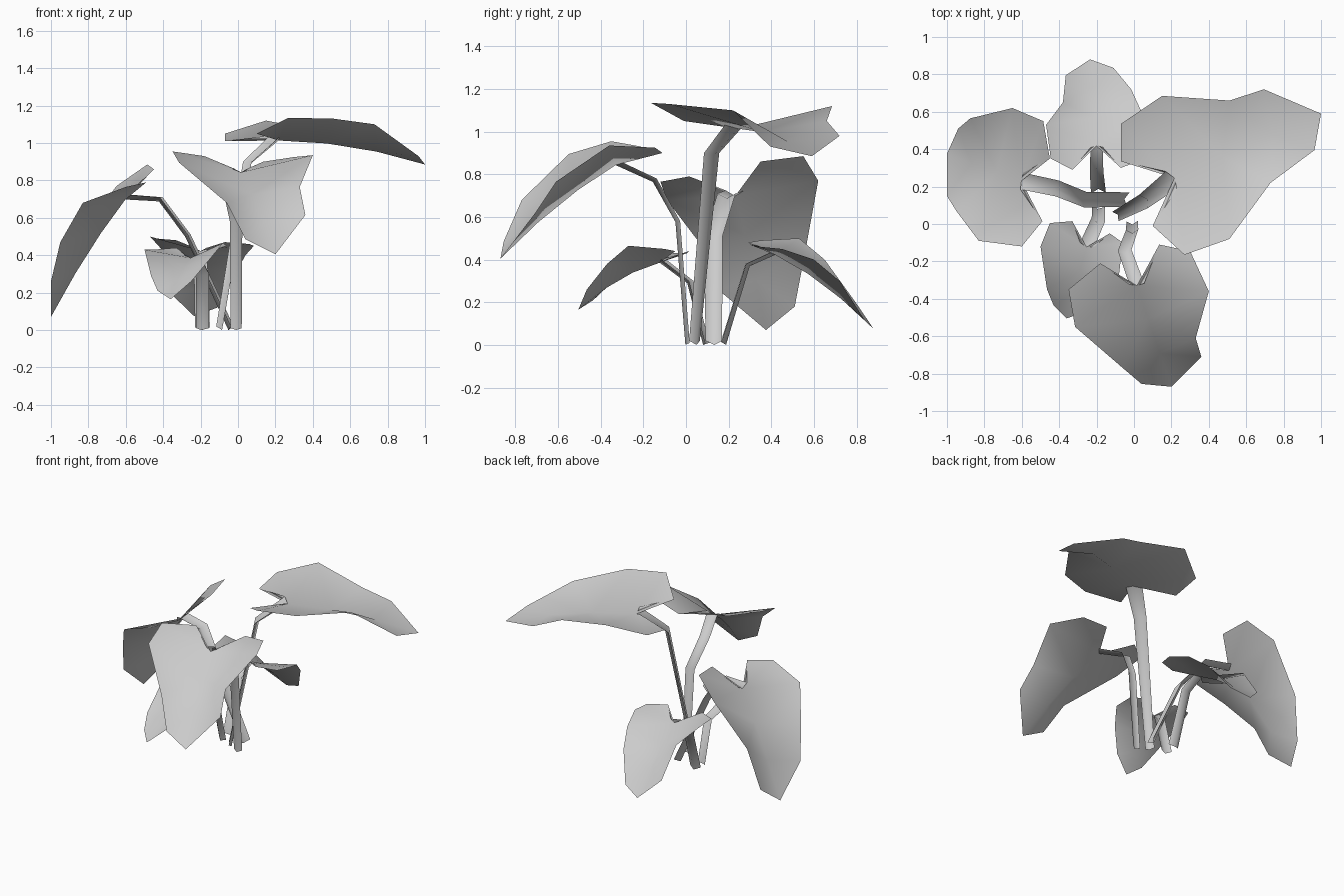
import bpy
import bmesh
from mathutils import Vector

default_cube = bpy.data.objects.get("Cube")
if default_cube:
    bpy.data.objects.remove(default_cube, do_unlink=True)


def make_material(name, colour):
    material = bpy.data.materials.new(name)
    material.use_nodes = True
    material.diffuse_color = colour
    material.node_tree.nodes["Principled BSDF"].inputs["Base Color"].default_value = colour
    return material


plant_grey = make_material("plant grey", (0.6, 0.6, 0.6, 1))


def finish(bm, name):
    mesh = bpy.data.meshes.new(name)
    bm.to_mesh(mesh)
    bm.free()
    mesh.materials.append(plant_grey)
    for polygon in mesh.polygons:
        polygon.use_smooth = True
    obj = bpy.data.objects.new(name, mesh)
    bpy.context.collection.objects.link(obj)


def stem(name, path, base_width, top_width):
    """Folded ribbon stalk; returns the left, keel and right points of its top."""
    bm = bmesh.new()
    points = [Vector(p) for p in path]
    last = len(points) - 1
    run = points[-1] - points[0]
    side = Vector((-run.y, run.x, 0)).normalized()
    rings = []
    for i, point in enumerate(points):
        tangent = (points[min(i + 1, last)] - points[max(i - 1, 0)]).normalized()
        normal = tangent.cross(side).normalized()
        size = base_width + (top_width - base_width) * i / last
        offsets = (side * size / 2, normal * -size * 0.3, side * -size / 2)
        rings.append([bm.verts.new(point + offset) for offset in offsets])
    rings[0][1].co.z = 0
    for lower, upper in zip(rings, rings[1:]):
        for k in range(2):
            bm.faces.new((lower[k], lower[k + 1], upper[k + 1], upper[k]))
    top = [vert.co.copy() for vert in rings[-1]]
    finish(bm, name)
    return top


def leaf(name, stem_top, tip, left, right):
    """Valley-folded blade: two wings stitched from a gently arched midrib."""
    bm = bmesh.new()
    left_corner, base, right_corner = stem_top
    tip = Vector(tip)
    axis = (tip - base).normalized()
    rib = []
    for t in (0, 0.33, 0.67, 1):
        arch = Vector((0, 0, 0.12 * t * (1 - t)))
        rib.append(bm.verts.new(base.lerp(tip, t) + arch))

    def along(vert):
        return (vert.co - base).dot(axis)

    def wing(outline, flip):
        edge = [bm.verts.new(p) for p in outline]
        i = j = 0
        while i < len(rib) - 1 or j < len(edge) - 1:
            rib_done = i == len(rib) - 1
            edge_done = j == len(edge) - 1
            step_edge = rib_done or (
                not edge_done and along(edge[j + 1]) < along(rib[i + 1]))
            if step_edge:
                corners = [rib[i], edge[j + 1], edge[j]]
                j += 1
            else:
                corners = [rib[i], rib[i + 1], edge[j]]
                i += 1
            bm.faces.new(corners[::-1] if flip else corners)

    wing([left_corner] + left, False)
    wing([right_corner] + right, True)
    finish(bm, name)


# Tall leaf, reaching to the left and back
top = stem("tall_stem", [(-.1, .04, .02), (.05, .12, .9), (.2, .235, 1.04)], .06, .11)
leaf("tall_leaf", top, tip=(1, .59, .885),
     left=[(-.07, .335, 1.01), (-.07, .535, 1.05), (.15, .685, 1.12),
           (.51, .66, 1.05), (.695, .72, .98)],
     right=[(.1, -.01, 1.05), (.27, -.165, 1.135), (.51, -.08, 1.13),
            (.73, .22, 1.1), (.965, .395, .93)])

# Drooping leaf on the right
top = stem("right_stem", [(-.03, .13, .02), (-.26, .13, .51),
                          (-.41, .19, .71), (-.6, .23, .725)], .08, .09)
leaf("right_leaf", top, tip=(-1, .375, .07),
     left=[(-.49, .015, .79), (-.6, -.12, .765), (-.83, -.09, .68),
           (-.95, .07, .47), (-1, .15, .26)],
     right=[(-.45, .35, .86), (-.485, .55, .885), (-.65, .62, .77),
            (-.875, .565, .47), (-.94, .51, .18)])

# Large front leaf
top = stem("front_stem", [(-.01, .015, .01), (-.01, -.03, .58),
                          (-.05, -.14, .78), (.015, -.32, .865)], .06, .08)
leaf("front_leaf", top, tip=(.2, -.87, .405),
     left=[(.135, -.11, .9), (.3, -.145, .925), (.4, -.36, .935),
           (.33, -.61, .765), (.36, -.71, .615)],
     right=[(-.18, -.21, .93), (-.35, -.35, .955), (-.315, -.55, .895),
            (-.06, -.77, .68), (.04, -.855, .485)])

# Low back leaf
top = stem("back_stem", [(-.19, .165, .015), (-.2, .28, .38), (-.2, .41, .44)], .08, .065)
leaf("back_leaf", top, tip=(-.235, .88, .075),
     left=[(-.33, .29, .48), (-.445, .35, .49), (-.47, .53, .5),
           (-.38, .65, .4), (-.365, .795, .2)],
     right=[(-.07, .3, .47), (.06, .35, .46), (.085, .45, .45),
            (.04, .6, .4), (-.015, .72, .3), (-.11, .835, .12)])

# Small leaf at the front right
top = stem("small_stem", [(-.19, .1, .01), (-.19, .025, .3), (-.25, -.11, .405)], .07, .08)
leaf("small_leaf", top, tip=(-.36, -.505, .165),
     left=[(-.13, -.05, .44), (-.06, -.1, .45), (-.08, -.27, .465),
           (-.15, -.37, .38), (-.25, -.465, .26)],
     right=[(-.33, .015, .44), (-.45, .005, .43), (-.5, -.12, .43),
            (-.465, -.35, .29), (-.43, -.435, .21)])
